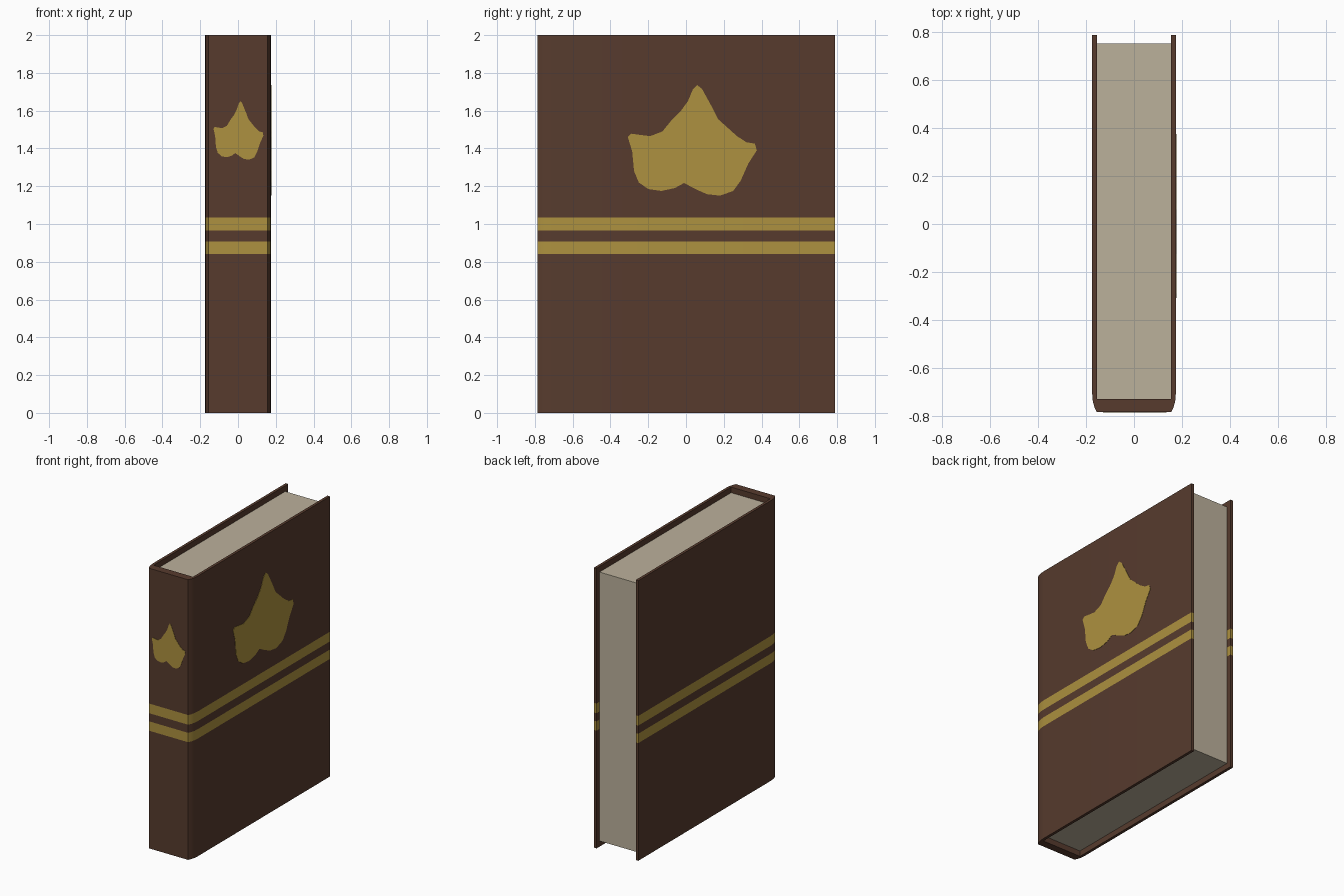
import bpy, bmesh, math

if "Cube" in bpy.data.objects:
    bpy.data.objects.remove(bpy.data.objects["Cube"])


def material(name, rgb):
    m = bpy.data.materials.new(name)
    m.diffuse_color = (*rgb, 1)
    m.use_nodes = True
    m.node_tree.nodes["Principled BSDF"].inputs["Base Color"].default_value = m.diffuse_color
    return m


LEATHER = material("brown leather", (0.095, 0.044, 0.027))
GOLD = material("gold", (0.42, 0.285, 0.05))
PAPER = material("paper", (0.50, 0.44, 0.33))


def finish(bm, name, mats):
    bmesh.ops.recalc_face_normals(bm, faces=bm.faces)
    me = bpy.data.meshes.new(name)
    bm.to_mesh(me)
    bm.free()
    for m in mats:
        me.materials.append(m)
    ob = bpy.data.objects.new(name, me)
    bpy.context.collection.objects.link(ob)
    return ob


# Cover: U-shaped section with rounded spine corners, stacked in bands
half = [(0.155, -0.785), (0.165, -0.765), (0.172, -0.738), (0.175, -0.70),
        (0.175, 0.788), (0.155, 0.788), (0.155, -0.73)]
section = half + [(-x, y) for x, y in reversed(half)]
levels = [0, 0.84, 0.907, 0.965, 1.034, 2]
bm = bmesh.new()
rings = [[bm.verts.new((x, y, z)) for x, y in section] for z in levels]
n = len(section)
for band, (lo, hi) in enumerate(zip(rings, rings[1:])):
    for i in range(n):
        j = (i + 1) % n
        f = bm.faces.new((lo[i], lo[j], hi[j], hi[i]))
        f.material_index = band % 2          # every other band is a gold stripe
bm.faces.new(rings[0])
bm.faces.new(rings[-1])
cover = finish(bm, "cover", [LEATHER, GOLD])
bpy.context.view_layer.objects.active = cover
cover.select_set(True)
bpy.ops.object.shade_smooth_by_angle(angle=math.radians(30))

# Page block, recessed from the cover's top, bottom and fore edge
bm = bmesh.new()
bmesh.ops.create_cube(bm, size=1)
for v in bm.verts:
    v.co = (v.co.x * 0.31, 0.012 + v.co.y * 1.484, 1 + v.co.z * 1.92)
finish(bm, "pages", [PAPER])

# Leaf-like emblem outline (across, up)
leaf = [(0.06, 1.735), (0.035, 1.71), (0.01, 1.65), (-0.03, 1.595), (-0.08, 1.545),
        (-0.125, 1.49), (-0.19, 1.465), (-0.29, 1.478), (-0.308, 1.46), (-0.285, 1.385),
        (-0.275, 1.28), (-0.25, 1.22), (-0.20, 1.185), (-0.13, 1.175), (-0.06, 1.19),
        (-0.01, 1.217), (0.05, 1.185), (0.11, 1.158), (0.18, 1.15), (0.25, 1.175),
        (0.29, 1.23), (0.33, 1.32), (0.375, 1.39), (0.365, 1.425), (0.32, 1.433),
        (0.27, 1.465), (0.22, 1.51), (0.17, 1.555), (0.14, 1.615), (0.085, 1.715)]


def emblem(name, place):
    """Thin plate; place(u, z, depth) maps outline points onto a cover face."""
    bm = bmesh.new()
    back, front = [[bm.verts.new(place(u, z, d)) for u, z in leaf] for d in (-0.001, 0.002)]
    bm.faces.new(back)
    bm.faces.new(front)
    for i in range(len(leaf)):
        j = (i + 1) % len(leaf)
        bm.faces.new((back[i], back[j], front[j], front[i]))
    finish(bm, name, [GOLD])


emblem("cover_emblem", lambda u, z, d: (0.175 + d, u, z))
emblem("spine_emblem", lambda u, z, d: ((u - 0.035) * 0.387 + 0.003, -0.785 - d,
                                        1.34 + (z - 1.15) * 0.53))
